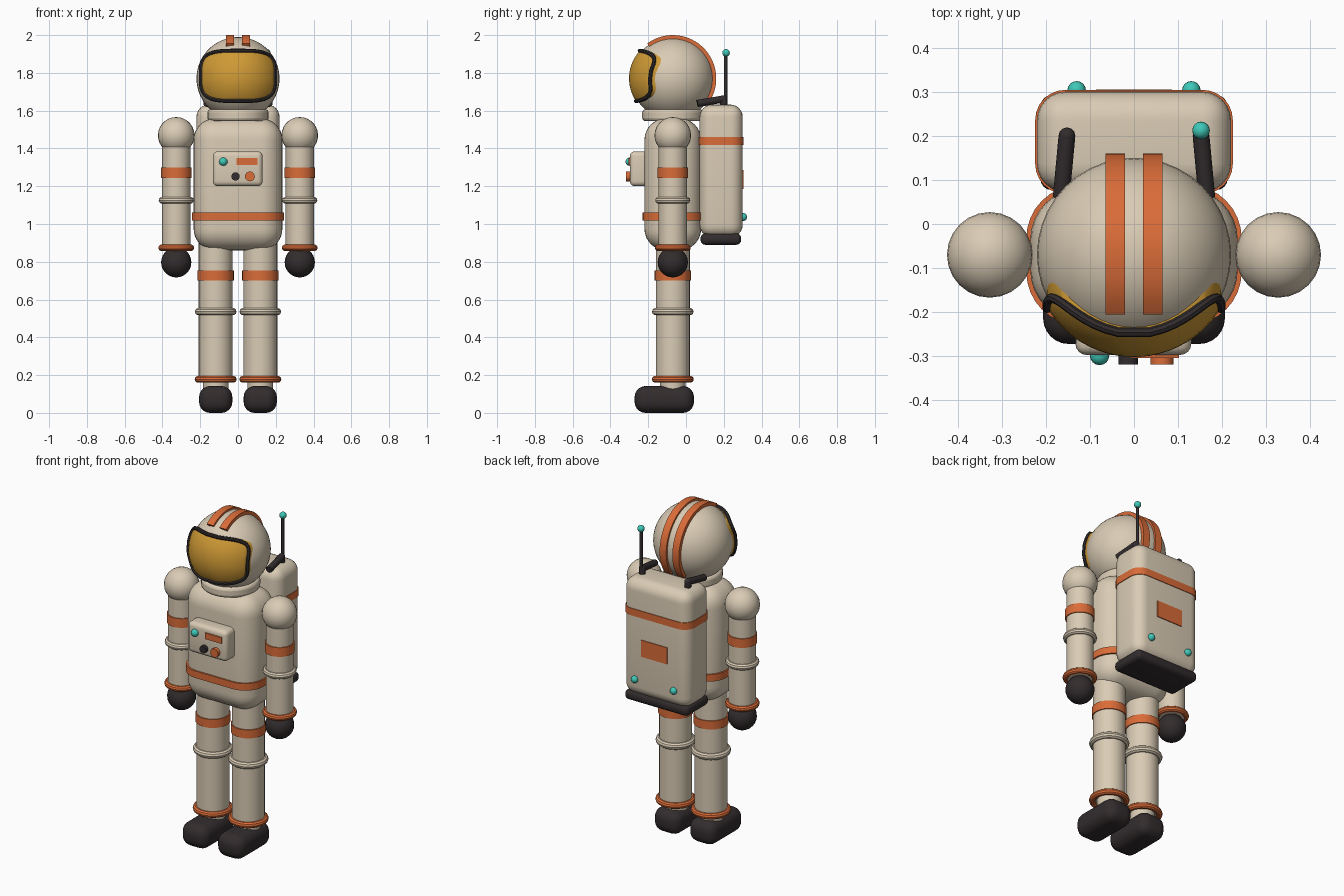
import bpy, bmesh, math
from mathutils import Vector

if "Cube" in bpy.data.objects:
    bpy.data.objects.remove(bpy.data.objects["Cube"])


def material(name, rgb):
    m = bpy.data.materials.new(name)
    m.diffuse_color = (*rgb, 1)
    m.use_nodes = True
    m.node_tree.nodes["Principled BSDF"].inputs["Base Color"].default_value = m.diffuse_color
    return m


SUIT = material("suit beige", (0.70, 0.60, 0.46))
ORANGE = material("trim orange", (0.70, 0.15, 0.04))
DARK = material("dark rubber", (0.032, 0.025, 0.026))
GOLD = material("visor gold", (0.62, 0.32, 0.035))
TEAL = material("light teal", (0.05, 0.58, 0.48))
CY = -0.07  # depth of the body axis


def finish(bm, name, mat, angle=35):
    bmesh.ops.recalc_face_normals(bm, faces=bm.faces[:])
    me = bpy.data.meshes.new(name)
    bm.to_mesh(me)
    bm.free()
    ob = bpy.data.objects.new(name, me)
    bpy.context.collection.objects.link(ob)
    me.materials.append(mat)
    bpy.ops.object.select_all(action='DESELECT')
    ob.select_set(True)
    bpy.context.view_layer.objects.active = ob
    bpy.ops.object.shade_smooth_by_angle(angle=math.radians(angle))
    return ob


def box(name, lo, hi, mat, r=0.0, seg=6, upright_only=False):
    """Box between two corners, with rounded edges (or only the upright ones)."""
    bm = bmesh.new()
    bmesh.ops.create_cube(bm, size=1)
    for v in bm.verts:
        v.co = Vector([l + (c + 0.5) * (h - l) for c, l, h in zip(v.co, lo, hi)])
    if r:
        edges = [e for e in bm.edges if not upright_only
                 or abs(e.verts[0].co.z - e.verts[1].co.z) > 1e-4]
        bmesh.ops.bevel(bm, geom=edges, offset=r, segments=seg, profile=0.5, affect='EDGES')
    return finish(bm, name, mat)


def ball(name, c, r, mat, seg=24):
    bm = bmesh.new()
    bmesh.ops.create_uvsphere(bm, u_segments=seg, v_segments=seg // 2 + 2, radius=r)
    bmesh.ops.translate(bm, vec=Vector(c), verts=bm.verts)
    return finish(bm, name, mat)


def tube(name, path, r, mat, seg=32):
    """Straight capped cylinders joined along a path, with balls at inner bends."""
    bm = bmesh.new()
    for a, b in zip(path, path[1:]):
        a, b = Vector(a), Vector(b)
        rot = (b - a).to_track_quat('Z', 'Y').to_matrix().to_4x4()
        rot.translation = (a + b) / 2
        bmesh.ops.create_cone(bm, cap_ends=True, segments=seg, radius1=r, radius2=r,
                              depth=(b - a).length, matrix=rot)
    for p in path[1:-1]:
        s = bmesh.ops.create_uvsphere(bm, u_segments=12, v_segments=8, radius=r)
        bmesh.ops.translate(bm, vec=Vector(p), verts=s['verts'])
    return finish(bm, name, mat)


def grid(name, rows, mat, closed_u=False, closed_v=False):
    """Skin a grid of points, rows by columns."""
    bm = bmesh.new()
    vs = [[bm.verts.new(p) for p in row] for row in rows]
    nu, nv = len(vs), len(vs[0])
    for i in range(nu if closed_u else nu - 1):
        for j in range(nv if closed_v else nv - 1):
            k, l = (i + 1) % nu, (j + 1) % nv
            bm.faces.new((vs[i][j], vs[k][j], vs[k][l], vs[i][l]))
    if closed_v and not closed_u:
        bm.faces.new(vs[0])
        bm.faces.new(vs[-1])
    return finish(bm, name, mat)


def ring(name, x, z, major, minor, mat):
    rows = []
    for i in range(32):
        a = math.tau * i / 32
        rows.append([])
        for j in range(10):
            b = math.tau * j / 10
            d = major + minor * math.cos(b)
            rows[-1].append((x + d * math.cos(a), CY + d * math.sin(a), z + minor * math.sin(b)))
    return grid(name, rows, mat, True, True)


def post(name, x, z0, z1, r, mat):
    return tube(name, [(x, CY, z0), (x, CY, z1)], r, mat)


# Torso, belt and collar
box("torso", (-0.235, -0.22, 0.86), (0.235, 0.08, 1.56), SUIT, 0.115, 8)
box("belt", (-0.244, -0.229, 1.018), (0.244, 0.088, 1.06), ORANGE, 0.12, 8, True)
collar = post("collar", 0, 1.544, 1.607, 0.162, SUIT)
bev = collar.modifiers.new("round", 'BEVEL')
bev.width, bev.segments = 0.018, 3

# Helmet
HZ = 1.77
ball("helmet", (0, CY, HZ), 0.22, SUIT, 40)
for side in (-1, 1):
    rows = []
    for i in range(33):
        a = math.radians(-36 + 166 * i / 32)
        rows.append([(side * 0.0425 + dx, CY + r * math.sin(a), HZ + r * math.cos(a))
                     for dx, r in ((-0.022, 0.2), (-0.022, 0.23), (0.022, 0.23), (0.022, 0.2))])
    grid("helmet_stripe", rows, ORANGE, closed_v=True)


# Visor: a rounded-rectangle patch lying on a slightly larger sphere
def visor_point(a, s, w, h):
    p = 0.56
    x = s * w * math.copysign(abs(math.cos(a)) ** p, math.cos(a))
    z = s * h * math.copysign(abs(math.sin(a)) ** p, math.sin(a)) + 0.014
    return Vector((x, CY - math.sqrt(max(0.2315 ** 2 - x * x - z * z, 0.0025)), HZ + z))


N = 64
angles = [math.tau * (i + 0.5) / N for i in range(N)]
rows = [[visor_point(a, max(k, 0.02) / 10, 0.198, 0.132) for a in angles] for k in range(11)]
rows.append([p + Vector((0, 0.045, 0)) for p in rows[-1]])
grid("visor", rows, GOLD, closed_v=True)

outline = [visor_point(a, 1, 0.197, 0.133) for a in angles]
rows = []
for i, p in enumerate(outline):
    t = (outline[(i + 1) % N] - outline[i - 1]).normalized()
    n = (p - Vector((0, CY, HZ))).normalized()
    s = t.cross(n).normalized()
    rows.append([p + 0.011 * (math.cos(b) * n + math.sin(b) * s)
                 for b in (math.tau * j / 8 for j in range(8))])
grid("visor_rim", rows, DARK, True, True)

# Chest control box
box("chest_box", (-0.133, -0.297, 1.2), (0.13, -0.19, 1.385), SUIT, 0.026, 4)
ball("chest_light", (-0.078, -0.298, 1.33), 0.022, TEAL, 16)
box("chest_display", (-0.008, -0.304, 1.313), (0.102, -0.295, 1.35), ORANGE)
for name, x, r, mat in (("dark_knob", -0.013, 0.022, DARK), ("orange_knob", 0.063, 0.026, ORANGE)):
    tube(name, [(x, -0.29, 1.252), (x, -0.318, 1.252)], r, mat, 20)

# Life-support pack
box("pack", (-0.22, 0.072, 0.93), (0.22, 0.3, 1.632), SUIT, 0.065, 6)
box("pack_band", (-0.224, 0.068, 1.417), (0.224, 0.304, 1.46), ORANGE, 0.068, 6, True)
box("pack_base", (-0.212, 0.077, 0.89), (0.212, 0.292, 0.95), DARK, 0.025, 4)
box("pack_plate", (-0.086, 0.297, 1.185), (0.086, 0.305, 1.285), ORANGE)
tube("antenna", [(0.152, 0.21, 1.6), (0.152, 0.21, 1.9)], 0.009, DARK, 12)
ball("antenna_tip", (0.152, 0.212, 1.906), 0.02, TEAL, 16)

# Mirrored parts
for s in (-1, 1):
    ball("pack_light", (s * 0.13, 0.303, 1.037), 0.021, TEAL, 16)
    tube("hose", [(s * 0.152, 0.2, 1.59), (s * 0.152, 0.2, 1.662), (s * 0.165, 0.06, 1.638)],
         0.019, DARK, 12)

    ax = s * 0.327
    ball("shoulder", (ax, CY, 1.469), 0.097, SUIT, 24)
    post("arm", ax, 0.86, 1.47, 0.075, SUIT)
    post("arm_band", ax, 1.243, 1.298, 0.081, ORANGE)
    ring("elbow_ring", ax, 1.125, 0.075, 0.018, SUIT)
    ring("wrist_cuff", ax, 0.874, 0.078, 0.017, ORANGE)
    ball("glove", (ax, CY, 0.797), 0.08, DARK, 24)

    lx = s * 0.118
    post("leg", lx, 0.175, 0.98, 0.09, SUIT)
    post("thigh_band", lx, 0.702, 0.753, 0.096, ORANGE)
    ring("knee_ring", lx, 0.536, 0.09, 0.02, SUIT)
    ring("ankle_cuff", lx, 0.178, 0.093, 0.018, ORANGE)
    post("ankle", lx, 0.1, 0.18, 0.068, SUIT)
    box("boot", (lx - 0.088, -0.272, 0), (lx + 0.088, 0.042, 0.142), DARK, 0.058, 6)
